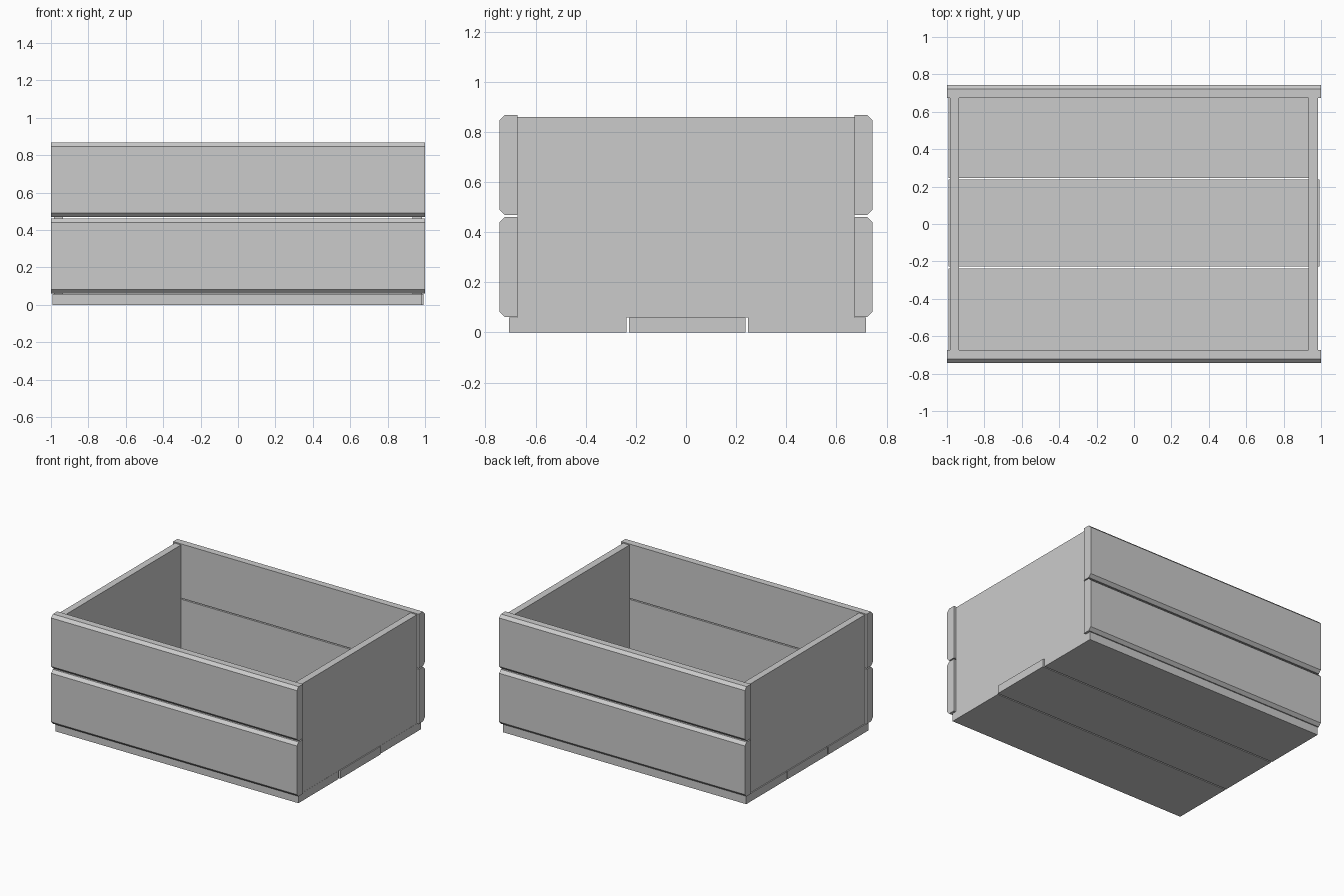
import bpy, bmesh

if "Cube" in bpy.data.objects:
    bpy.data.objects.remove(bpy.data.objects["Cube"])


def extrude_x(name, profile, x0, x1):
    """Solid made by sweeping a closed (y, z) profile from x0 to x1."""
    bm = bmesh.new()
    a = [bm.verts.new((x0, y, z)) for y, z in profile]
    b = [bm.verts.new((x1, y, z)) for y, z in profile]
    bm.faces.new(a)
    bm.faces.new(b[::-1])
    n = len(profile)
    for i in range(n):
        j = (i + 1) % n
        bm.faces.new((a[i], b[i], b[j], a[j]))
    bmesh.ops.recalc_face_normals(bm, faces=bm.faces)
    mesh = bpy.data.meshes.new(name)
    bm.to_mesh(mesh)
    bm.free()
    obj = bpy.data.objects.new(name, mesh)
    bpy.context.collection.objects.link(obj)
    return obj


def box(name, x0, x1, y0, y1, z0, z1):
    return extrude_x(name, [(y0, z0), (y1, z0), (y1, z1), (y0, z1)], x0, x1)


# Front and back slats, with bevelled outer edges
INNER, OUTER, BEVEL = 0.673, 0.744, 0.021
for side, s in (("front", -1), ("back", 1)):
    for level, z0, z1 in (("lower", 0.061, 0.461), ("upper", 0.469, 0.868)):
        profile = [(s * INNER, z0), (s * (OUTER - BEVEL), z0),
                   (s * OUTER, z0 + BEVEL), (s * OUTER, z1 - BEVEL),
                   (s * (OUTER - BEVEL), z1), (s * INNER, z1)]
        extrude_x(f"{side}_slat_{level}", profile, -1, 1)

# Solid end panels
box("left_end_panel", -0.985, -0.935, -INNER, INNER, 0.059, 0.86)
box("right_end_panel", 0.932, 0.984, -INNER, INNER, 0.059, 0.86)

# Three floor boards; the middle one sticks out slightly on the right
box("floor_board_front", -0.993, 0.985, -0.705, -0.237, 0, 0.059)
box("floor_board_middle", -0.993, 0.992, -0.228, 0.238, 0, 0.059)
box("floor_board_back", -0.993, 0.985, 0.247, 0.718, 0, 0.059)
